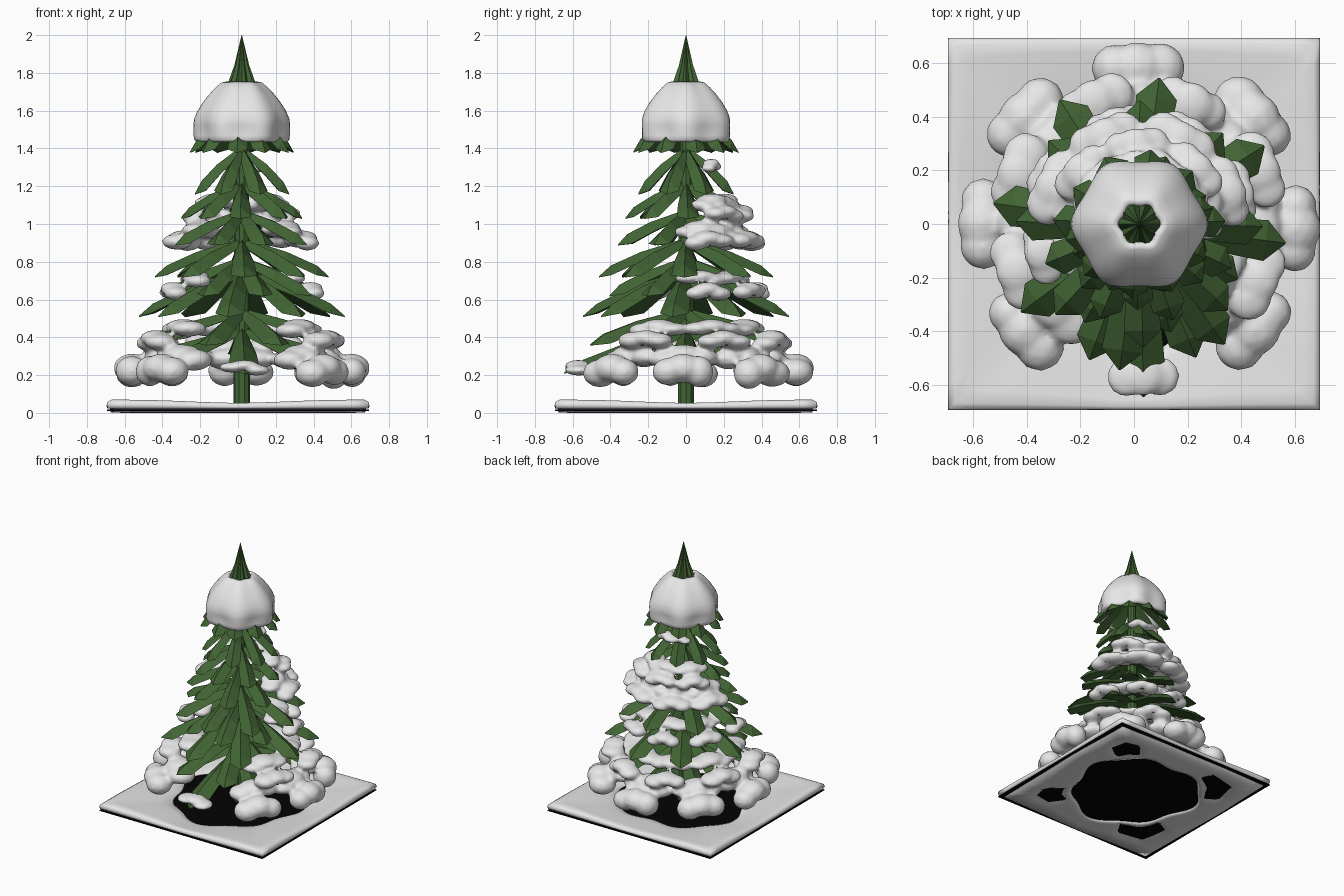
import bpy, bmesh, random
from math import sin, cos, pi, radians
from mathutils import Matrix, Vector

random.seed(4)
old = bpy.data.objects.get("Cube")
if old:
    bpy.data.objects.remove(old)


def material(name, rgb):
    m = bpy.data.materials.new(name)
    m.use_nodes = True
    m.diffuse_color = (*rgb, 1)
    bsdf = m.node_tree.nodes["Principled BSDF"]
    bsdf.inputs["Base Color"].default_value = (*rgb, 1)
    bsdf.inputs["Roughness"].default_value = 0.9
    return m


green = material("pine green", (0.055, 0.13, 0.035))
white = material("snow white", (0.8, 0.8, 0.8))
black = material("dark soil", (0.001, 0.001, 0.001))
CENTRE = 0.02  # the tree stands slightly off centre


def finish(name, bm, mat, smooth=False):
    bmesh.ops.recalc_face_normals(bm, faces=bm.faces)
    mesh = bpy.data.meshes.new(name)
    bm.to_mesh(mesh)
    bm.free()
    mesh.materials.append(mat)
    for p in mesh.polygons:
        p.use_smooth = smooth
    ob = bpy.data.objects.new(name, mesh)
    bpy.context.collection.objects.link(ob)
    return ob


def loft(bm, rings, closed=False):
    """Skin rings of points with quads; cap the ends unless the loft is closed."""
    rows = [[bm.verts.new(p) for p in ring] for ring in rings]
    pairs = list(zip(rows, rows[1:])) + ([(rows[-1], rows[0])] if closed else [])
    for a, b in pairs:
        n = len(a)
        for i in range(n):
            j = (i + 1) % n
            bm.faces.new((a[i], a[j], b[j], b[i]))
    if not closed:
        bm.faces.new(rows[0])
        bm.faces.new(rows[-1])


def circle(r, z, n, wave=0.0, lobes=0):
    pts = []
    for i in range(n):
        a = 2 * pi * i / n
        k = r * (1 + wave * cos(lobes * a))
        pts.append((CENTRE + k * cos(a), k * sin(a), z))
    return pts


# Trunk and pleated spire
bm = bmesh.new()
loft(bm, [circle(0.045, 0.02, 10), circle(0.04, 1.0, 10), circle(0.025, 1.8, 10)])
finish("trunk", bm, green)

bm = bmesh.new()
loft(bm, [circle(r, z, 20, 0.16, 10) for r, z in
          ((0.1, 1.66), (0.065, 1.74), (0.034, 1.84), (0.001, 2.0))])
finish("spire", bm, green)

# Branch tiers: tip radius, tip height, root height, turn, count, snow limit, snow size
TIERS = [
    (0.645, 0.21, 0.43, 0, 8, -2, 0.105),
    (0.54, 0.36, 0.53, 22, 8, -0.75, 0.1),
    (0.55, 0.51, 0.74, -10, 8, 2, 0),
    (0.42, 0.62, 0.8, 15, 8, -0.45, 0.085),
    (0.46, 0.72, 0.9, 0, 8, 2, 0),
    (0.38, 0.89, 1.05, 20, 8, -0.3, 0.095),
    (0.32, 1.03, 1.2, 0, 8, 0.6, 0.085),
    (0.27, 1.16, 1.38, 22, 8, 0.85, 0.05),
    (0.28, 1.38, 1.6, 10, 10, 2, 0),
]


def branch_point(tier, angle, t):
    r = 0.02 + (tier[0] - 0.02) * t
    z = tier[2] + (tier[1] - tier[2]) * t ** 1.2
    return Vector((CENTRE + r * cos(angle), r * sin(angle), z))


def branch(bm, tier, angle):
    """Ridged leaf-shaped bough: narrow root, wide shoulders, pointed tip."""
    side = Vector((-sin(angle), cos(angle), 0))
    size = 0.38 + 0.95 * tier[0]
    rings = []
    for t, w, h in ((0, 0.03, 0.02), (0.5, 0.07, 0.03), (0.86, 0.085, 0.03), (1, 0.004, 0.004)):
        p = branch_point(tier, angle, t)
        up = Vector((0, 0, h))
        rings.append([p - side * w * size - up * 0.7, p + up, p + side * w * size - up * 0.7])
    loft(bm, rings)


def blob(bm, at, angle, length, width, height):
    m = (Matrix.Translation(at) @ Matrix.Rotation(angle, 4, "Z")
         @ Matrix.Diagonal((length, width, height, 1)))
    bmesh.ops.create_icosphere(bm, subdivisions=2, radius=1, matrix=m)


def drape(bm, tier, angle, t, size, height, lift):
    """A saddle of snow: a crest on the bough with a lump sagging on each side."""
    crest = branch_point(tier, angle, t) + Vector((0, 0, lift))
    blob(bm, crest, angle, size * 0.95, size, height)
    for s in (-1, 1):
        k = size * random.uniform(0.75, 1)
        side = Vector((-sin(angle) * s, cos(angle) * s, 0)) * size * 0.8
        sag = Vector((0, 0, -0.02 * random.uniform(0.5, 1.5)))
        blob(bm, crest + side + sag, angle, k, k, height * random.uniform(0.9, 1.1))


boughs, snow = bmesh.new(), bmesh.new()
for n, tier in enumerate(TIERS):
    for k in range(tier[4]):
        a = radians(tier[3] + 360 * k / tier[4] + random.uniform(-3, 3))
        branch(boughs, tier, a)
        size = tier[6]
        if sin(a) < tier[5]:
            continue
        if n == 0 and sin(a) < -0.9:      # thin cover on the front bough
            drape(snow, tier, a, 0.88, size * 0.75, 0.03, 0.01)
        elif n == 0:                      # heavy hanging lumps at the bottom
            drape(snow, tier, a, 0.9, size, 0.08, 0.0)
            drape(snow, tier, a, 0.65, size * 1.05, 0.055, 0.01)
        elif n == 7:                      # small patch high on the back
            drape(snow, tier, a, 0.5, size, 0.022, 0.04)
        else:
            drape(snow, tier, a, 0.9, size * 0.9, size * 0.45, 0.015)
            drape(snow, tier, a, 0.6, size, size * 0.4, 0.02)
finish("boughs", boughs, green)

# Snow lying on the boughs, melted together
ob = finish("bough_snow", snow, white, True)
mod = ob.modifiers.new("merge", "REMESH")
mod.mode = "VOXEL"
mod.voxel_size = 0.013
mod.use_smooth_shade = True
mod = ob.modifiers.new("soften", "SMOOTH")
mod.iterations = 7

# Snow cap: scalloped dome with a hollow underside and an opening for the spire
bm = bmesh.new()
PROFILE = ((0.07, 1.69, 0.1), (0.07, 1.775, 0.12), (0.13, 1.73, 0.06), (0.205, 1.645, 0.04),
           (0.255, 1.55, 0.05), (0.235, 1.495, 0.1), (0.25, 1.44, 0.06), (0.21, 1.42, 0.06),
           (0.17, 1.5, 0.05), (0.12, 1.62, 0.0))
loft(bm, [circle(r, z, 30, wave, 6) for r, z, wave in PROFILE], closed=True)
ob = finish("snow_cap", bm, white, True)
ob.modifiers.new("round", "SUBSURF").levels = 1

# Dark ground plate
bm = bmesh.new()
bmesh.ops.create_cube(bm, size=1, matrix=Matrix.Translation((0, 0, 0.014))
                      @ Matrix.Diagonal((1.386, 1.386, 0.006, 1)))
finish("ground_plate", bm, black)


def blanket_ring(f, z, hollow=False):
    """Ring between the round bare patch (f = 0) and the square rim (f = 1)."""
    pts = []
    for i in range(96):
        a = 2 * pi * i / 96
        d = Vector((cos(a), sin(a), 0))
        corner = cos(4 * a)
        rim = d * (0.695 / max(abs(d.x), abs(d.y)))
        hole = d * (0.45 + 0.025 * sin(3 * a) + 0.02 * sin(7 * a))
        p = hole.lerp(rim, f)
        p.z = z * (0.88 - 0.12 * corner) if z > 0.03 else z
        if hollow and corner < (-0.4 if d.x < 0 else -0.8):
            p.z = 0.022
        pts.append(p)
    return pts


# Snow blanket: soft square sheet, bare under the tree, hollowed beneath its corners
bm = bmesh.new()
SECTION = ((0, 0.012), (0.03, 0.026), (0.2, 0.042), (0.5, 0.055), (0.8, 0.066), (0.93, 0.07),
           (0.985, 0.06), (1, 0.042), (0.985, 0.024), (0.92, 0.022), (0.9, 0.002), (0.55, 0))
rings = [blanket_ring(f, z) for f, z in SECTION]
rings += [blanket_ring(0.4, 0, True), blanket_ring(0.2, 0, True), blanket_ring(0.08, 0)]
loft(bm, rings, closed=True)
finish("snow_blanket", bm, white, True)
